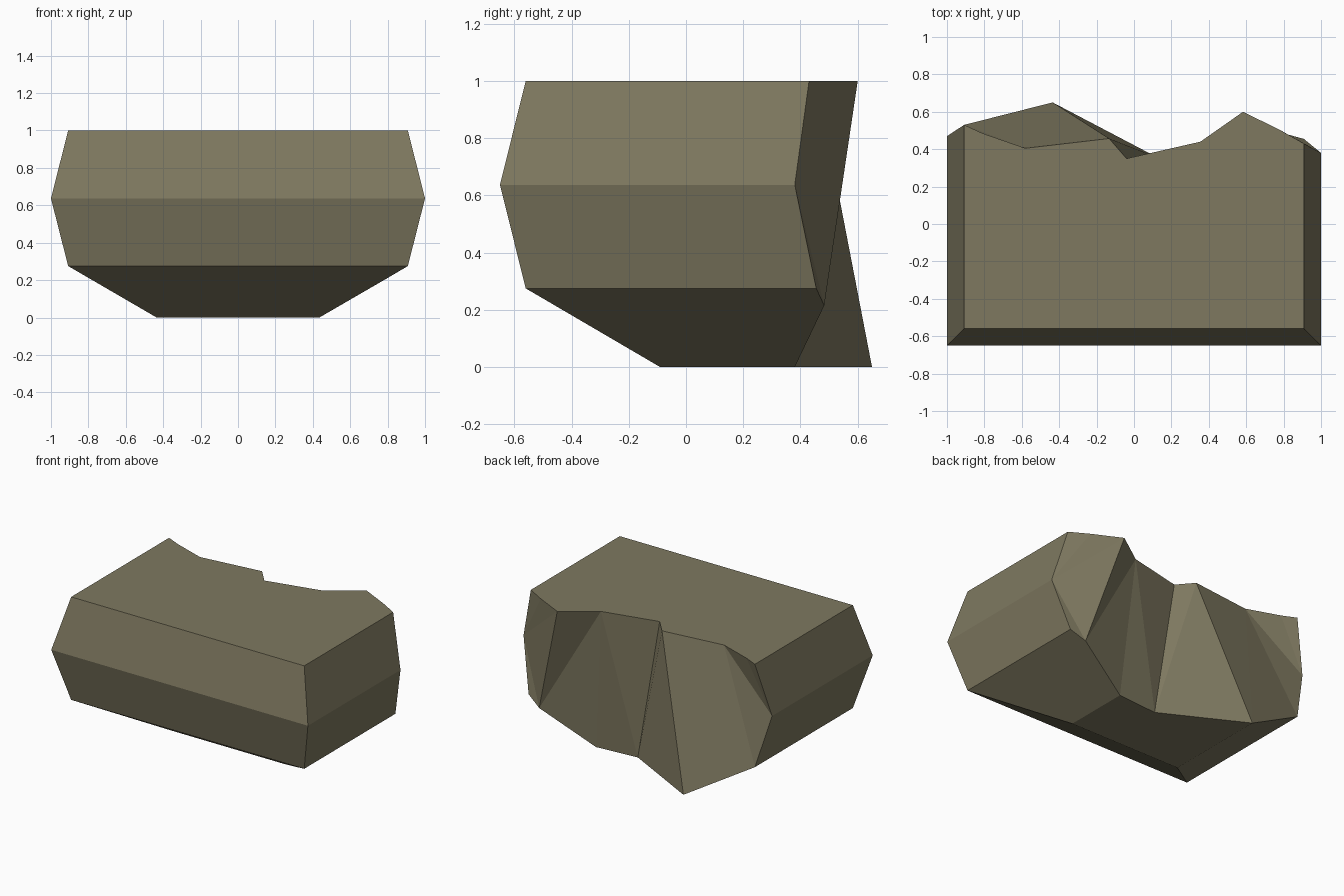
import bpy, bmesh

if "Cube" in bpy.data.objects:
    bpy.data.objects.remove(bpy.data.objects["Cube"])

mat = bpy.data.materials.new("olive stone")
mat.diffuse_color = (0.21, 0.19, 0.117, 1)
mat.use_nodes = True
mat.node_tree.nodes["Principled BSDF"].inputs["Base Color"].default_value = mat.diffuse_color

bm = bmesh.new()

# Bevelled slab: height, half width, front y, back y on right and left
levels = [(0.0, 0.435, -0.09, 0.38, 0.65),
          (0.275, 0.908, -0.56, 0.455, 0.53),
          (0.637, 1.0, -0.65, 0.38, 0.47),
          (1.0, 0.908, -0.56, 0.43, 0.53)]
FR, FL, BR, BL = [], [], [], []
for z, w, front, back_r, back_l in levels:
    FR.append(bm.verts.new((w, front, z)))
    FL.append(bm.verts.new((-w, front, z)))
    BR.append(bm.verts.new((w, back_r, z)))
    BL.append(bm.verts.new((-w, back_l, z)))

# Broken back edge along the top, right to left, plus its lower turning points
rim = [bm.verts.new((x, y, 1.0)) for x, y in
       [(0.78, 0.503), (0.583, 0.60), (0.355, 0.44), (-0.04, 0.35),
        (-0.133, 0.457), (-0.58, 0.405), (-0.81, 0.485)]]
chip = bm.verts.new((0.806, 0.483, 0.215))
notch = bm.verts.new((0.127, 0.355, 0.0))

# Front and left bevel bands, and right bands (lowest one meets the chip)
for i in range(3):
    bm.faces.new((FL[i], FR[i], FR[i + 1], FL[i + 1]))
    bm.faces.new((BL[i], FL[i], FL[i + 1], BL[i + 1]))
    right = [FR[i], BR[i]] + ([chip] if i == 0 else []) + [BR[i + 1], FR[i + 1]]
    bm.faces.new(right)

# Top and underside
bm.faces.new([FL[3], FR[3], BR[3]] + rim + [BL[3]])
bm.faces.new((FR[0], FL[0], BL[0], notch, BR[0]))

# Fracture facets across the back
for facet in [(BR[3], BR[2], BR[1], chip, rim[1], rim[0]),
              (rim[1], chip, BR[0], rim[2]),
              (rim[2], BR[0], notch, rim[3]),
              (rim[3], notch, rim[4]),
              (rim[4], notch, BL[0]),
              (rim[4], BL[0], BL[1], rim[5]),
              (rim[5], BL[1], BL[2], BL[3], rim[6])]:
    bm.faces.new(facet)

bmesh.ops.recalc_face_normals(bm, faces=bm.faces[:])
bmesh.ops.triangulate(bm, faces=bm.faces[:])

mesh = bpy.data.meshes.new("broken_stone")
bm.to_mesh(mesh)
bm.free()
mesh.materials.append(mat)
stone = bpy.data.objects.new("broken_stone", mesh)
bpy.context.collection.objects.link(stone)
